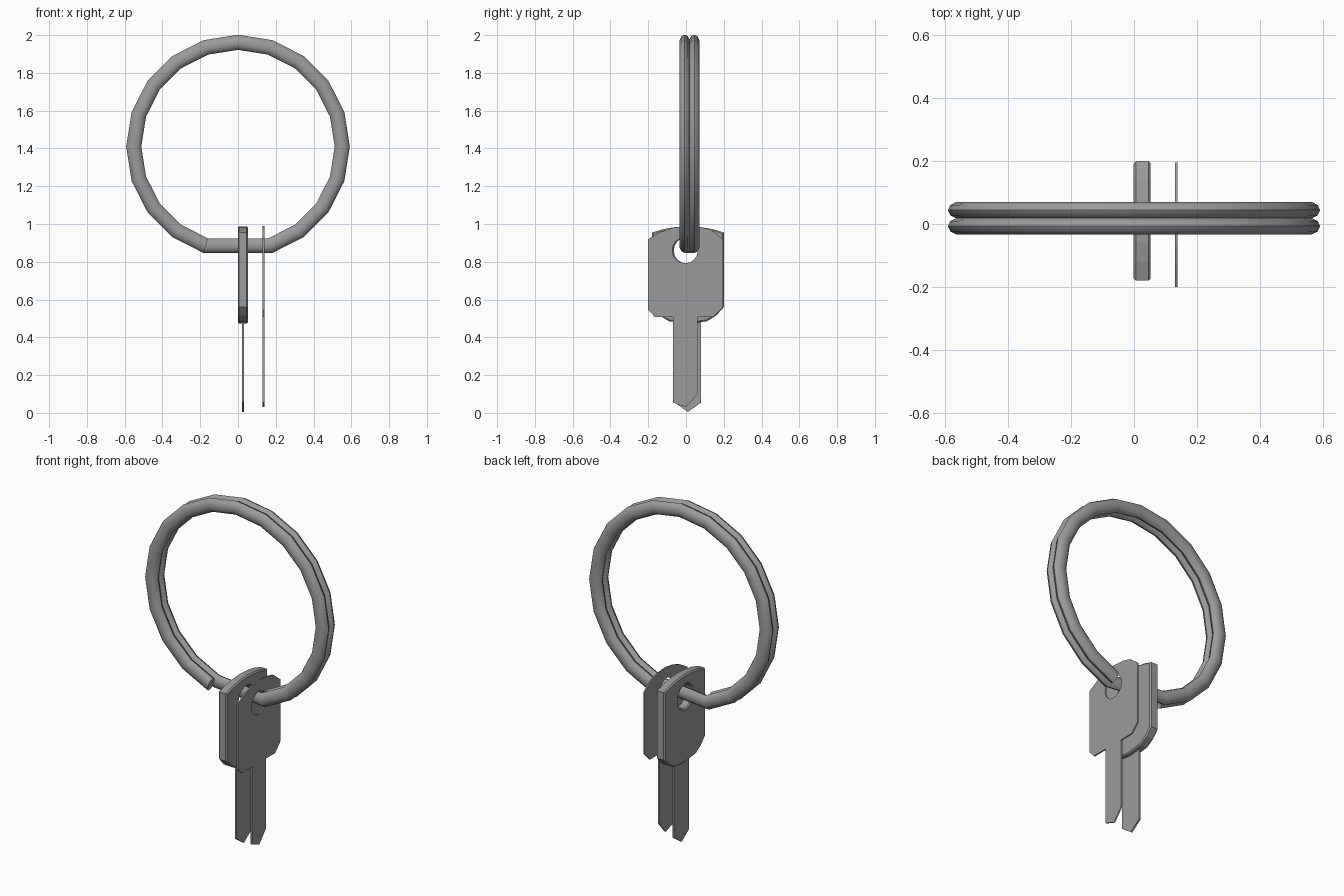
import bpy, bmesh
from math import sin, cos, pi, radians
from mathutils import Vector

cube = bpy.data.objects.get("Cube")
if cube:
    bpy.data.objects.remove(cube)

steel = bpy.data.materials.new("grey steel")
steel.use_nodes = True
GREY = (0.33, 0.33, 0.33, 1)
steel.diffuse_color = GREY
steel.node_tree.nodes["Principled BSDF"].inputs["Base Color"].default_value = GREY


def activate(obj):
    bpy.ops.object.select_all(action='DESELECT')
    obj.select_set(True)
    bpy.context.view_layer.objects.active = obj


def plate(name, outline, x, thickness, hole=None, bevel=0.0):
    """Flat plate in the YZ plane, optionally with a round hole (y, z, radius)."""
    curve = bpy.data.curves.new(name, 'CURVE')
    curve.dimensions = '2D'
    curve.fill_mode = 'BOTH'
    loops = [outline]
    if hole:
        y, z, r = hole
        loops.append([(y + r * cos(a * pi / 8), z + r * sin(a * pi / 8)) for a in range(16)])
    for loop in loops:
        spline = curve.splines.new('POLY')
        spline.points.add(len(loop) - 1)
        for point, (y, z) in zip(spline.points, loop):
            point.co = (y, z, 0, 1)
        spline.use_cyclic_u = True
        spline.use_smooth = False
    curve.extrude = thickness / 2 - bevel
    curve.bevel_depth = bevel
    curve.bevel_resolution = 0
    curve.offset = -bevel
    obj = bpy.data.objects.new(name, curve)
    bpy.context.collection.objects.link(obj)
    obj.location.x = x
    obj.rotation_euler = (pi / 2, 0, pi / 2)
    curve.materials.append(steel)
    activate(obj)
    bpy.ops.object.convert(target='MESH')
    return bpy.context.object


def mirrored(half, mid):
    """Close a half outline (offsets from the middle line, top to bottom)."""
    right = [(mid + y, z) for y, z in half]
    left = [(mid - y, z) for y, z in reversed(half) if y > 0]
    return right + left


# Split ring: one wire wound twice, crossing over at the bottom
SIDES, CENTRE_Z, RADIUS = 10, 1.41, 0.552
HALF_DEPTH, HALF_WIDTH = 0.028, 0.04
bm = bmesh.new()
sections = []
for y in (0.044, -0.007):
    for step in range(19):
        angle = radians(162 - 18 * step)
        out = Vector((sin(angle), 0, cos(angle)))
        mid = out * RADIUS + Vector((0, y, CENTRE_Z))
        sections.append([
            bm.verts.new(mid + out * HALF_WIDTH * cos(t) + Vector((0, HALF_DEPTH * sin(t), 0)))
            for t in (2 * pi * k / SIDES for k in range(SIDES))])
for a, b in zip(sections, sections[1:]):
    for k in range(SIDES):
        n = (k + 1) % SIDES
        bm.faces.new((a[k], a[n], b[n], b[k]))
bm.faces.new(sections[0])
bm.faces.new(sections[-1])
bmesh.ops.recalc_face_normals(bm, faces=bm.faces)
mesh = bpy.data.meshes.new("split_ring")
bm.to_mesh(mesh)
bm.free()
mesh.materials.append(steel)
ring = bpy.data.objects.new("split_ring", mesh)
bpy.context.collection.objects.link(ring)
activate(ring)
bpy.ops.object.shade_smooth_by_angle(angle=radians(40))

# Thin key: head and blade cut from one sheet
plate("thin_key", [
    (0, 0.99), (0.07, 0.985), (0.13, 0.97), (0.195, 0.92), (0.195, 0.56), (0.145, 0.508),
    (0.06, 0.508), (0.06, 0.1), (0, 0.03), (-0.07, 0.055), (-0.07, 0.508), (-0.165, 0.508),
    (-0.2, 0.545), (-0.2, 0.92), (-0.13, 0.96), (-0.07, 0.98)],
    0.135, 0.008, hole=(-0.005, 0.86, 0.068))

# Thick key: bevelled grip with a thin blade set into it
plate("thick_key_grip", mirrored([
    (0, 0.988), (0.07, 0.983), (0.13, 0.973), (0.19, 0.955), (0.19, 0.56),
    (0.15, 0.515), (0.1, 0.485), (0, 0.473)], 0.01),
    0.026, 0.054, hole=(0.005, 0.86, 0.07), bevel=0.007)
plate("thick_key_blade", mirrored([(0.07, 0.53), (0.07, 0.055), (0, 0.005)], 0.01), 0.026, 0.01)
